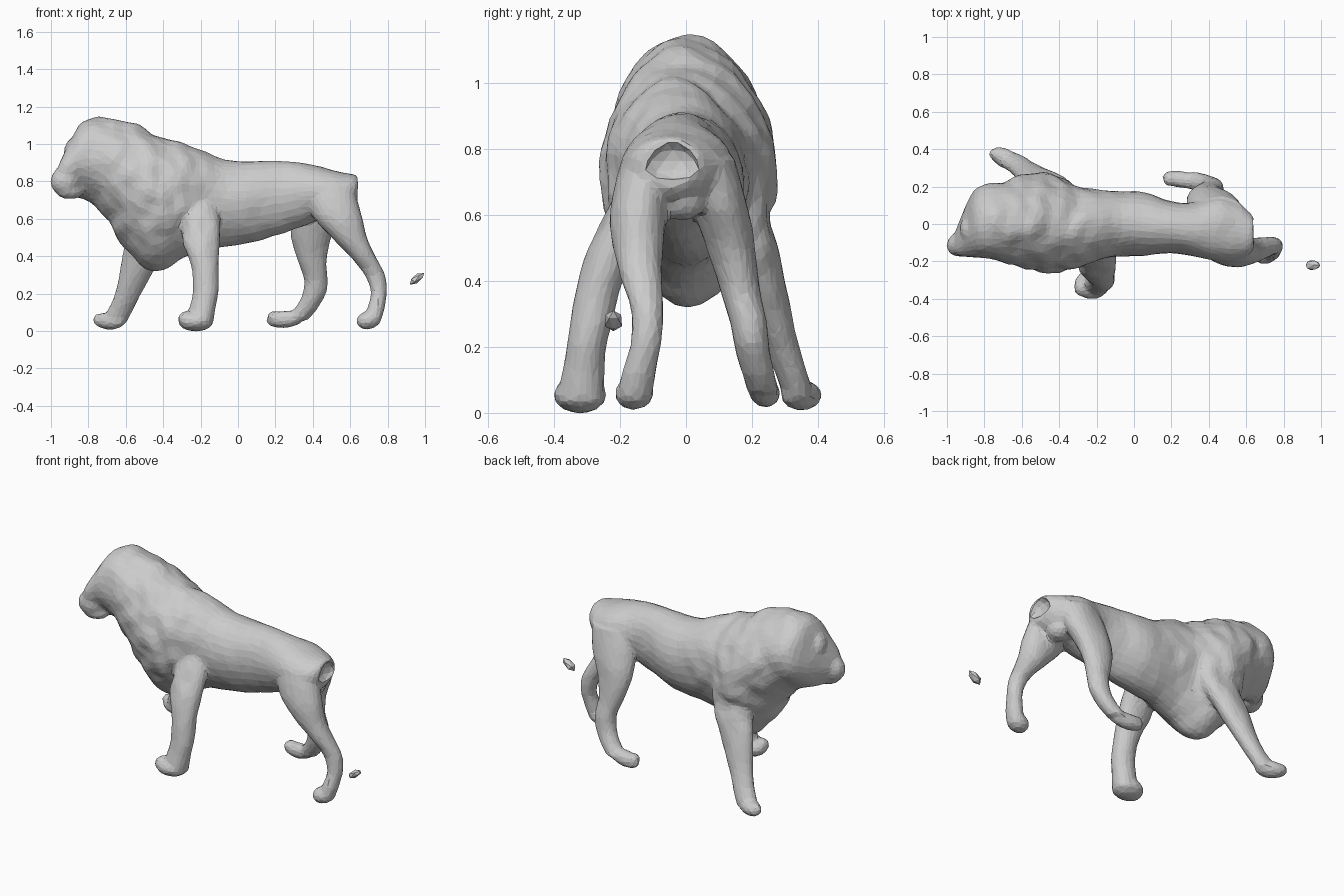
import bpy, bmesh, math
from mathutils import Vector, Matrix, noise


def spline(rows, steps=4):
    """Catmull-Rom interpolation through rows of numbers."""
    out = []
    for i in range(len(rows) - 1):
        p = [rows[max(i - 1, 0)], rows[i], rows[i + 1], rows[min(i + 2, len(rows) - 1)]]
        for s in range(steps):
            t = s / steps
            out.append([0.5 * (2 * b + (c - a) * t + (2 * a - 5 * b + 4 * c - d) * t * t
                               + (3 * b - a - 3 * c + d) * t ** 3) for a, b, c, d in zip(*p)])
    out.append(list(rows[-1]))
    return out


def loft(bm, rings):
    loops = [[bm.verts.new(p) for p in ring] for ring in rings]
    n = len(loops[0])
    for a, b in zip(loops, loops[1:]):
        for i in range(n):
            bm.faces.new((a[i], a[(i + 1) % n], b[(i + 1) % n], b[i]))
    bm.faces.new(loops[0][::-1])
    bm.faces.new(loops[-1])


def ellipsoid(bm, loc, size, turn=0.0, tilt=0.0, sub=3):
    m = (Matrix.Translation(loc) @ Matrix.Rotation(turn, 4, 'Z')
         @ Matrix.Rotation(tilt, 4, 'Y') @ Matrix.Diagonal((*size, 1)))
    bmesh.ops.create_icosphere(bm, subdivisions=sub, radius=1, matrix=m)


def make_object(name, bm):
    bmesh.ops.recalc_face_normals(bm, faces=bm.faces[:])
    me = bpy.data.meshes.new(name)
    bm.to_mesh(me)
    bm.free()
    ob = bpy.data.objects.new(name, me)
    bpy.context.collection.objects.link(ob)
    return ob


def bake(ob):
    """Apply all modifiers of an object."""
    dg = bpy.context.evaluated_depsgraph_get()
    me = bpy.data.meshes.new_from_object(ob.evaluated_get(dg))
    ob.modifiers.clear()
    ob.data = me


def ramp(v, a, b):
    return min(max((v - a) / (b - a), 0), 1)


N = 28
bm = bmesh.new()

# Torso and mane: x, y min, y max, z bottom, z top
torso = [
    (-0.965, -0.15, -0.06, 0.77, 0.87), (-0.93, -0.17, 0.02, 0.73, 0.95),
    (-0.89, -0.175, 0.12, 0.715, 1.03), (-0.84, -0.18, 0.195, 0.71, 1.11),
    (-0.77, -0.185, 0.215, 0.67, 1.143), (-0.69, -0.21, 0.23, 0.58, 1.138),
    (-0.60, -0.23, 0.26, 0.44, 1.12), (-0.50, -0.255, 0.28, 0.335, 1.085),
    (-0.40, -0.255, 0.255, 0.325, 1.035), (-0.30, -0.235, 0.205, 0.385, 1.005),
    (-0.18, -0.19, 0.18, 0.435, 0.965), (-0.07, -0.17, 0.175, 0.45, 0.915),
    (0.05, -0.17, 0.17, 0.47, 0.907), (0.20, -0.155, 0.12, 0.51, 0.91),
    (0.33, -0.175, 0.115, 0.555, 0.90), (0.45, -0.195, 0.14, 0.60, 0.877),
    (0.55, -0.19, 0.115, 0.62, 0.85), (0.61, -0.165, 0.07, 0.65, 0.84),
    (0.638, -0.13, 0.04, 0.68, 0.832)]
rings = []
for x, y0, y1, z0, z1 in spline(torso):
    zm, yc = z0 + 0.54 * (z1 - z0), (y0 + y1) / 2
    mane = ramp(-x, 0.1, 0.35)
    ring = []
    for i in range(N):
        a = 2 * math.pi * i / N
        c, s = math.cos(a), math.sin(a)
        w = c * (1 - (0.1 + 0.22 * mane) * s * s) if s < 0 else c * (1 - 0.12 * mane * s * s)
        y = yc + (y1 - y0) / 2 * w - 0.015 * mane * max(s, 0)
        ring.append((x, y, zm + s * ((z1 - zm) if s > 0 else (zm - z0))))
    rings.append(ring)
loft(bm, rings)

# Muzzle, chin and brow
ellipsoid(bm, (-0.92, -0.105, 0.805), (0.085, 0.068, 0.08), 0.35, -0.3)
ellipsoid(bm, (-0.90, -0.10, 0.75), (0.075, 0.055, 0.045), 0.35)
ellipsoid(bm, (-0.865, -0.05, 0.95), (0.06, 0.09, 0.09), 0.35)

# Shoulder and crotch
ellipsoid(bm, (-0.44, 0.18, 0.60), (0.13, 0.07, 0.13))
ellipsoid(bm, (0.53, -0.015, 0.65), (0.07, 0.075, 0.065))

# Legs: x, y, z, half length in x, half width in y
legs = {
    'front_near': [(-0.21, -0.12, 0.72, 0.09, 0.06), (-0.203, -0.18, 0.58, 0.105, 0.075),
                   (-0.195, -0.235, 0.47, 0.096, 0.072), (-0.178, -0.272, 0.35, 0.073, 0.066),
                   (-0.172, -0.298, 0.22, 0.069, 0.06), (-0.19, -0.312, 0.12, 0.07, 0.064),
                   (-0.20, -0.318, 0.03, 0.065, 0.07)],
    'front_far': [(-0.44, 0.17, 0.68, 0.11, 0.07), (-0.47, 0.20, 0.53, 0.12, 0.07),
                  (-0.515, 0.238, 0.39, 0.105, 0.062), (-0.56, 0.27, 0.27, 0.079, 0.055),
                  (-0.60, 0.302, 0.17, 0.067, 0.05), (-0.64, 0.33, 0.09, 0.067, 0.048),
                  (-0.66, 0.34, 0.04, 0.06, 0.045)],
    'back_far': [(0.46, 0.07, 0.77, 0.13, 0.075), (0.42, 0.105, 0.62, 0.135, 0.082),
                 (0.39, 0.137, 0.50, 0.106, 0.072), (0.395, 0.163, 0.38, 0.077, 0.06),
                 (0.415, 0.187, 0.28, 0.063, 0.055), (0.41, 0.20, 0.20, 0.063, 0.053),
                 (0.365, 0.22, 0.12, 0.06, 0.05), (0.31, 0.235, 0.06, 0.06, 0.045)],
    'back_near': [(0.49, -0.12, 0.76, 0.13, 0.075), (0.53, -0.142, 0.62, 0.132, 0.088),
                  (0.595, -0.146, 0.50, 0.092, 0.075), (0.665, -0.133, 0.40, 0.068, 0.061),
                  (0.727, -0.118, 0.31, 0.056, 0.048), (0.751, -0.122, 0.21, 0.042, 0.047),
                  (0.737, -0.143, 0.12, 0.046, 0.05), (0.715, -0.155, 0.05, 0.046, 0.05)]}
for path in legs.values():
    loft(bm, [[(x + rx * math.cos(2 * math.pi * i / N), y + ry * math.sin(2 * math.pi * i / N), z)
               for i in range(N)] for x, y, z, rx, ry in spline(path)])

# Paws: centre, size, turn, tilt
paws = [((-0.225, -0.322, 0.054), (0.092, 0.08, 0.055), 0.1, 0),
        ((-0.685, 0.35, 0.054), (0.092, 0.052, 0.046), -0.45, 0),
        ((0.25, 0.238, 0.063), (0.10, 0.046, 0.046), -0.15, -0.1),
        ((0.70, -0.156, 0.06), (0.068, 0.057, 0.048), 0.2, -0.2)]
for paw in paws:
    ellipsoid(bm, *paw)
# Raised toes
ellipsoid(bm, (-0.28, -0.34, 0.065), (0.038, 0.044, 0.04))
ellipsoid(bm, (-0.74, 0.372, 0.06), (0.034, 0.034, 0.036))
ellipsoid(bm, (0.193, 0.243, 0.073), (0.038, 0.04, 0.036))

# Fuse into one skin
lion = make_object('lion_body', bm)
m = lion.modifiers.new('fuse', 'REMESH')
m.mode, m.voxel_size = 'VOXEL', 0.011
m = lion.modifiers.new('soften', 'SMOOTH')
m.factor, m.iterations = 0.5, 7
bake(lion)

# Shaggy relief over the mane, faint relief elsewhere
normals = [v.normal.copy() for v in lion.data.vertices]
for v, n in zip(lion.data.vertices, normals):
    x, y, z = v.co
    k = ramp(-x, 0.1, 0.3) * ramp(z, 0.35, 0.55) * ramp(x, -0.85, -0.65)
    d = noise.noise(Vector((x * 12, y * 9, z * 9)))
    v.co += n * (d * (0.004 + 0.011 * k) + 0.001)

# Hollow where the tail is missing, wider at the bottom
bm = bmesh.new()
ellipsoid(bm, (0, 0, 0), (1, 1, 1), sub=2)
for v in bm.verts:
    x, y, z = v.co
    v.co = Vector((0.65 + 0.045 * x, -0.04 + 0.082 * y * (1 - 0.4 * z), 0.764 + 0.062 * z))
cutter = make_object('tail_hollow_cutter', bm)
cutter.hide_render = True
m = lion.modifiers.new('hollow', 'BOOLEAN')
m.operation, m.object, m.solver = 'DIFFERENCE', cutter, 'EXACT'
m = lion.modifiers.new('facets', 'DECIMATE')
m.ratio = 0.075
bake(lion)
bpy.data.objects.remove(cutter)
lion.data.shade_flat()

# Detached tail tip
bm = bmesh.new()
bmesh.ops.create_icosphere(bm, subdivisions=1, radius=1)
for v in bm.verts:
    x, y, z = v.co
    w = 1 - 0.2 * x
    v.co = Vector((0.957 + 0.043 * x, -0.22 + 0.029 * y * w, 0.281 + 0.022 * x + 0.026 * z * w))
make_object('tail_tip', bm)
